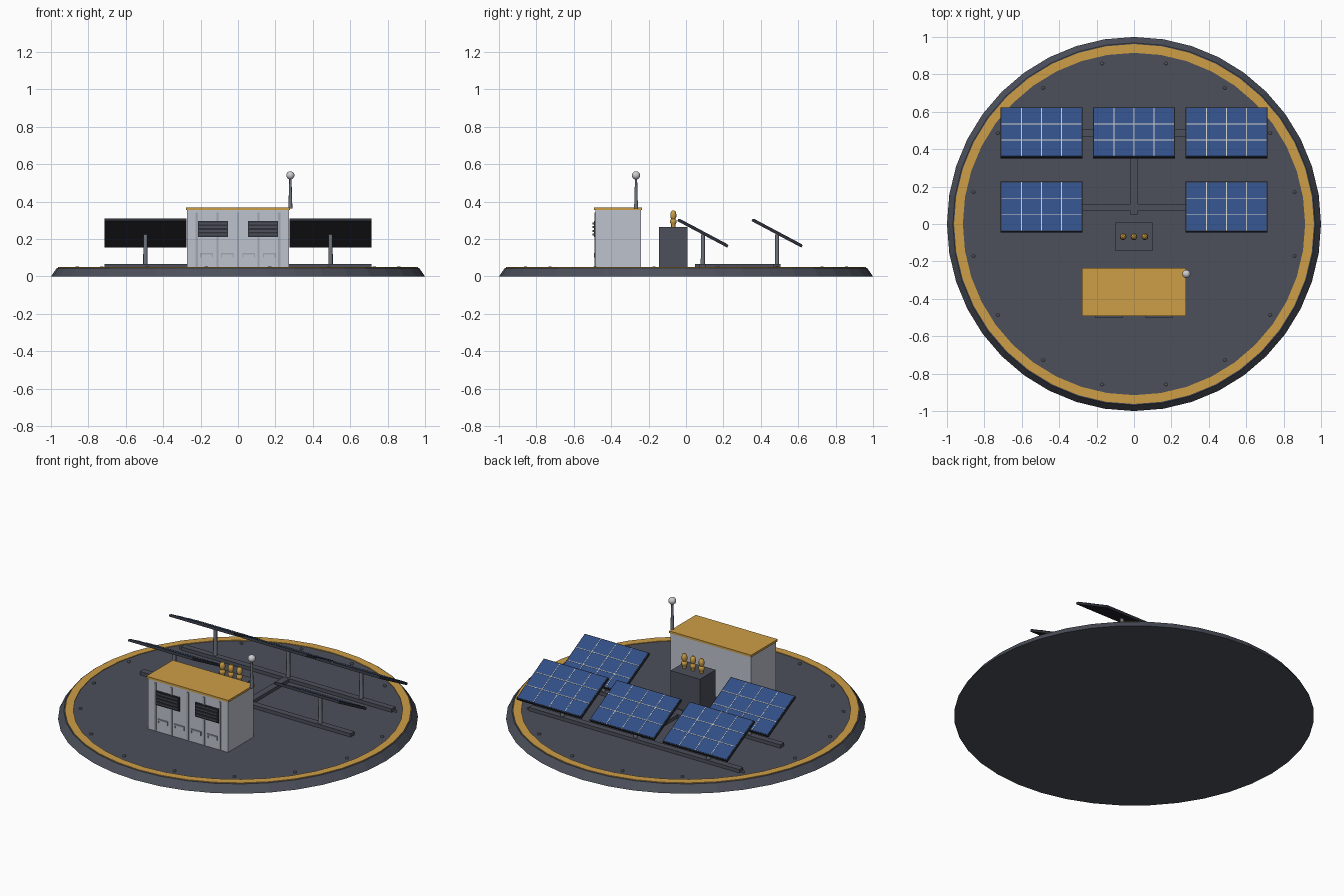
import bpy, bmesh, math
from mathutils import Matrix, Vector

if "Cube" in bpy.data.objects:
    bpy.data.objects.remove(bpy.data.objects["Cube"])


def material(name, r, g, b):
    lin = [((c / 255 + 0.055) / 1.055) ** 2.4 for c in (r, g, b)]
    m = bpy.data.materials.new(name)
    m.diffuse_color = (*lin, 1)
    m.use_nodes = True
    m.node_tree.nodes["Principled BSDF"].inputs["Base Color"].default_value = m.diffuse_color
    return m


DECK = material("slate grey", 76, 80, 91)
FRAME = material("charcoal", 45, 47, 54)
YELLOW = material("safety yellow", 205, 158, 70)
WALL = material("pale grey", 190, 196, 206)
RIB = material("rib grey", 160, 166, 177)
STEEL = material("steel grey", 112, 117, 128)
BLUE = material("solar blue", 48, 78, 134)
LINE = material("cell line", 200, 200, 192)
BALL = material("light metal", 205, 206, 210)


def finish(name, bm, mat, smooth=False):
    bmesh.ops.recalc_face_normals(bm, faces=bm.faces)
    me = bpy.data.meshes.new(name)
    bm.to_mesh(me)
    bm.free()
    me.materials.append(mat)
    ob = bpy.data.objects.new(name, me)
    bpy.context.collection.objects.link(ob)
    if smooth:
        bpy.ops.object.select_all(action='DESELECT')
        ob.select_set(True)
        bpy.context.view_layer.objects.active = ob
        bpy.ops.object.shade_smooth_by_angle(angle=math.radians(40))
    return ob


def boxes(name, mat, spans, matrix=None):
    """One object from boxes given as (x0, x1, y0, y1, z0, z1)."""
    bm = bmesh.new()
    for x0, x1, y0, y1, z0, z1 in spans:
        m = Matrix.Translation(((x0 + x1) / 2, (y0 + y1) / 2, (z0 + z1) / 2))
        m = m @ Matrix.Diagonal((x1 - x0, y1 - y0, z1 - z0, 1))
        bmesh.ops.create_cube(bm, size=1, matrix=m)
    if matrix:
        bm.transform(matrix)
    return finish(name, bm, mat)


def lathe(name, mat, profile, spots=((0, 0),), sides=12, closed=False, smooth=True):
    """Turn an (r, z) profile about z at each spot."""
    bm = bmesh.new()
    for sx, sy in spots:
        rings = []
        for r, z in profile:
            rings.append([bm.verts.new((sx + r * math.cos(2 * math.pi * i / sides),
                                        sy + r * math.sin(2 * math.pi * i / sides), z))
                          for i in range(sides)])
        pairs = list(zip(rings, rings[1:]))
        if closed:
            pairs.append((rings[-1], rings[0]))
        else:
            bm.faces.new(rings[0])
            bm.faces.new(rings[-1])
        for a, b in pairs:
            for i in range(sides):
                j = (i + 1) % sides
                bm.faces.new((a[i], a[j], b[j], b[i]))
    return finish(name, bm, mat, smooth)


Z = 0.045  # deck height

# Round platform with sloped rim, painted ring and anchor bolts
lathe("platform", DECK, [(1, 0), (0.968, Z)], sides=40, smooth=False)
lathe("painted_ring", YELLOW, [(0.915, Z - 0.002), (0.915, Z + 0.004), (0.962, Z + 0.004), (0.962, Z - 0.002)],
      sides=40, closed=True, smooth=False)
bolt_spots = [(0.875 * math.cos(math.radians(11.25 + 22.5 * k)),
               0.875 * math.sin(math.radians(11.25 + 22.5 * k))) for k in range(16)]
lathe("anchor_bolts", STEEL, [(0.01, Z), (0.01, Z + 0.006), (0.006, Z + 0.009)], bolt_spots, 6, smooth=False)

# Cable rails on the deck
boxes("cable_rails", DECK, [(-0.715, 0.715, 0.07, 0.108, Z, 0.066),
                            (-0.715, 0.715, 0.467, 0.505, Z, 0.066),
                            (-0.02, 0.02, 0.048, 0.467, Z, 0.065)])

# Solar panels: tilted frame, blue face, cell lines and post
W, L, T = 0.438, 0.302, 0.014
TILT = math.radians(-28)
for n, (px, py) in enumerate([(-0.495, 0.09), (0.495, 0.09),
                              (-0.495, 0.487), (0, 0.487), (0.495, 0.487)], 1):
    m = Matrix.Translation((px, py, 0.231)) @ Matrix.Rotation(TILT, 4, 'X')
    boxes(f"panel_frame_{n}", FRAME, [(-W / 2, W / 2, -L / 2, L / 2, -T / 2, T / 2)], m)
    w, l, t = W / 2 - 0.005, L / 2 - 0.005, T / 2
    boxes(f"panel_face_{n}", BLUE, [(-w, w, -l, l, t - 0.002, t + 0.002)], m)
    lines = [(c * w / 2 - 0.002, c * w / 2 + 0.002, -l, l, t, t + 0.003) for c in (-1, 0, 1)]
    lines += [(-w, w, r * l / 3 - 0.002, r * l / 3 + 0.002, t, t + 0.0034) for r in (-1, 1)]
    boxes(f"panel_lines_{n}", LINE, lines, m)
    lathe(f"panel_post_{n}", STEEL, [(0.012, Z), (0.011, 0.224)], [(px, py)], 10)

# Equipment cabin
FY = -0.485
boxes("cabin", WALL, [(-0.272, 0.272, FY, -0.24, Z, 0.357)])
boxes("cabin_roof", YELLOW, [(-0.278, 0.278, -0.491, -0.234, 0.355, 0.368)])
boxes("cabin_ribs", RIB, [(x - 0.006, x + 0.006, FY - 0.005, FY + 0.002, 0.05, 0.342)
                          for x in (-0.22, -0.11, 0, 0.11, 0.22)])
handles = []
for x in (-0.168, -0.057, 0.057, 0.168):
    handles.append((x - 0.034, x + 0.034, FY - 0.006, FY + 0.002, 0.116, 0.125))
    for s in (-1, 1):
        handles.append((x + s * 0.031 - 0.003, x + s * 0.031 + 0.003, FY - 0.006, FY + 0.002, 0.1, 0.116))
boxes("cabin_handles", RIB, handles)
for side, x in (("left", -0.134), ("right", 0.134)):
    boxes(f"vent_{side}", FRAME, [(x - 0.08, x + 0.08, FY - 0.008, FY + 0.002, 0.21, 0.296)])
    boxes(f"vent_slats_{side}", DECK, [(x - 0.074, x + 0.074, FY - 0.015, FY - 0.006, z, z + 0.011)
                                       for z in (0.218, 0.238, 0.258, 0.278)])

# Transformer with three insulators
boxes("transformer", DECK, [(-0.1, 0.1, -0.144, 0.008, Z, 0.265)])
lathe("insulators", YELLOW, [(0.011, 0.264), (0.011, 0.278), (0.018, 0.288), (0.018, 0.298), (0.011, 0.308),
                             (0.016, 0.318), (0.016, 0.334), (0.012, 0.347), (0.006, 0.352)],
      [(x, -0.068) for x in (-0.058, 0, 0.058)], 12)

# Antenna mast and ball
lathe("antenna_mast", STEEL, [(0.011, 0.362), (0.009, 0.42), (0.006, 0.525)], [(0.28, -0.267)], 10)
bm = bmesh.new()
bmesh.ops.create_uvsphere(bm, u_segments=16, v_segments=10, radius=0.022,
                          matrix=Matrix.Translation((0.28, -0.267, 0.54)))
finish("antenna_ball", bm, BALL, True)
